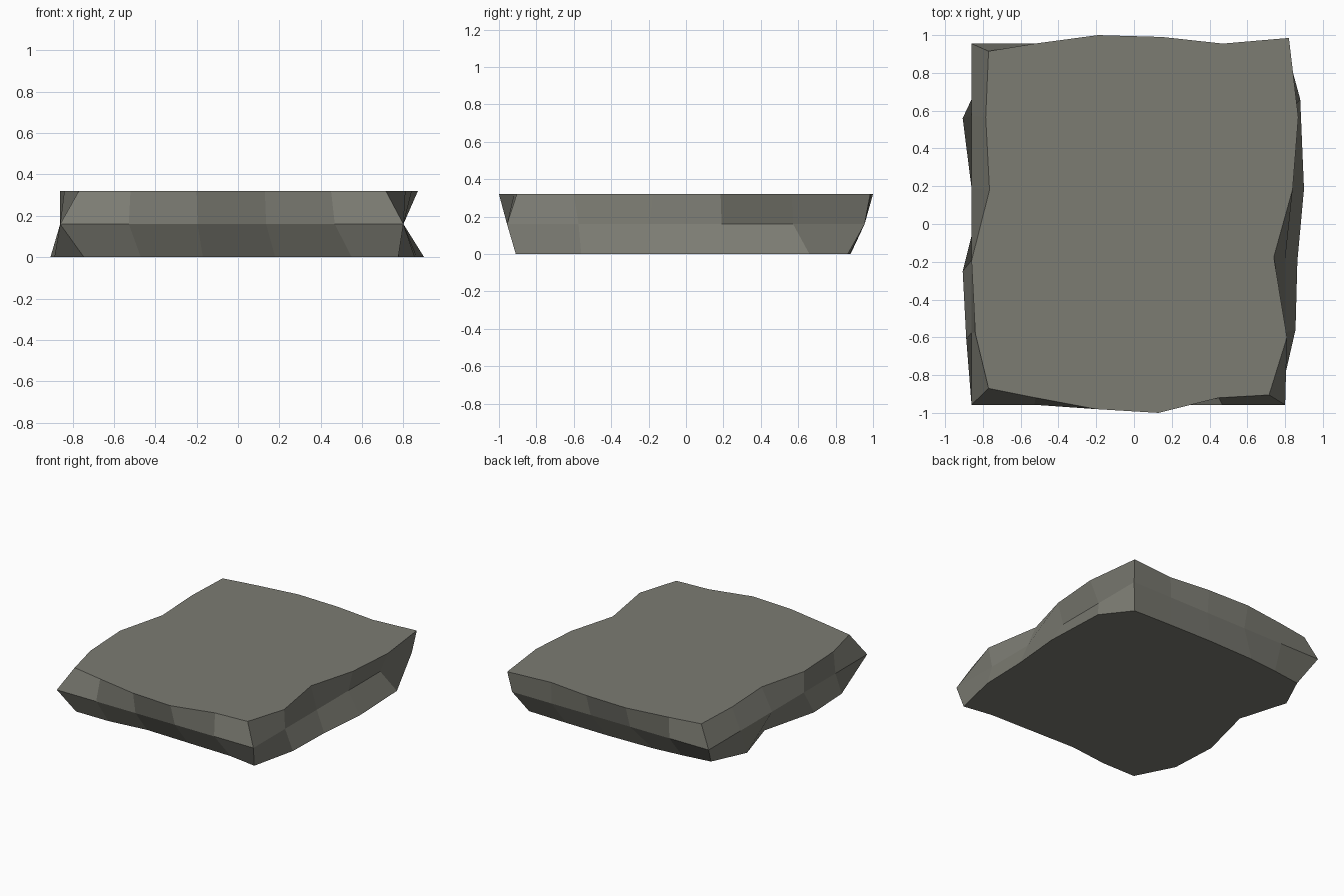
import bpy, bmesh

if "Cube" in bpy.data.objects:
    bpy.data.objects.remove(bpy.data.objects["Cube"])

# Outlines run counter-clockwise from the front-left corner, five segments per side
TOP = [(-.77, -.87), (-.52, -.92), (-.2, -.98), (.13, -1.0), (.45, -.92),
       (.715, -.905), (.81, -.6), (.74, -.175), (.84, .185), (.87, .565),
       (.82, .985), (.47, .955), (.15, .99), (-.19, 1.0), (-.525, .955),
       (-.77, .915), (-.785, .565), (-.765, .18), (-.86, -.195), (-.84, -.58)]
BOTTOM = [(-.745, -.89), (-.47, -.89), (-.17, -.855), (.18, -.865), (.55, -.875),
          (.775, -.91), (.855, -.56), (.865, -.195), (.9, .185), (.88, .66),
          (.72, .865), (.4, .875), (.05, .88), (-.33, .872), (-.56, .85),
          (-.785, .82), (-.907, .56), (-.796, .19), (-.907, -.25), (-.888, -.61)]
CORNERS = [(-.86, -.957), (.80, -.957), (.80, .955), (-.86, .955)]


def straight_outline(corners, n=5):
    pts = []
    for i, (ax, ay) in enumerate(corners):
        bx, by = corners[(i + 1) % len(corners)]
        pts += [(ax + (bx - ax) * k / n, ay + (by - ay) * k / n) for k in range(n)]
    return pts


# Rough stone slab: three stacked rings with flat caps
bm = bmesh.new()
rings = [[bm.verts.new((x, y, z)) for x, y in outline]
         for outline, z in ((BOTTOM, 0), (straight_outline(CORNERS), .16), (TOP, .32))]
for low, high in zip(rings, rings[1:]):
    for i in range(len(low)):
        j = (i + 1) % len(low)
        bm.faces.new((low[i], low[j], high[j], high[i]))
bm.faces.new(rings[0][::-1])
bm.faces.new(rings[-1])
bm.normal_update()

mesh = bpy.data.meshes.new("stone_slab")
bm.to_mesh(mesh)
bm.free()
slab = bpy.data.objects.new("stone_slab", mesh)
bpy.context.collection.objects.link(slab)

# Grey stone colour
stone = bpy.data.materials.new("grey_stone")
stone.diffuse_color = (.2, .2, .17, 1)
stone.use_nodes = True
stone.node_tree.nodes["Principled BSDF"].inputs["Base Color"].default_value = stone.diffuse_color
mesh.materials.append(stone)
